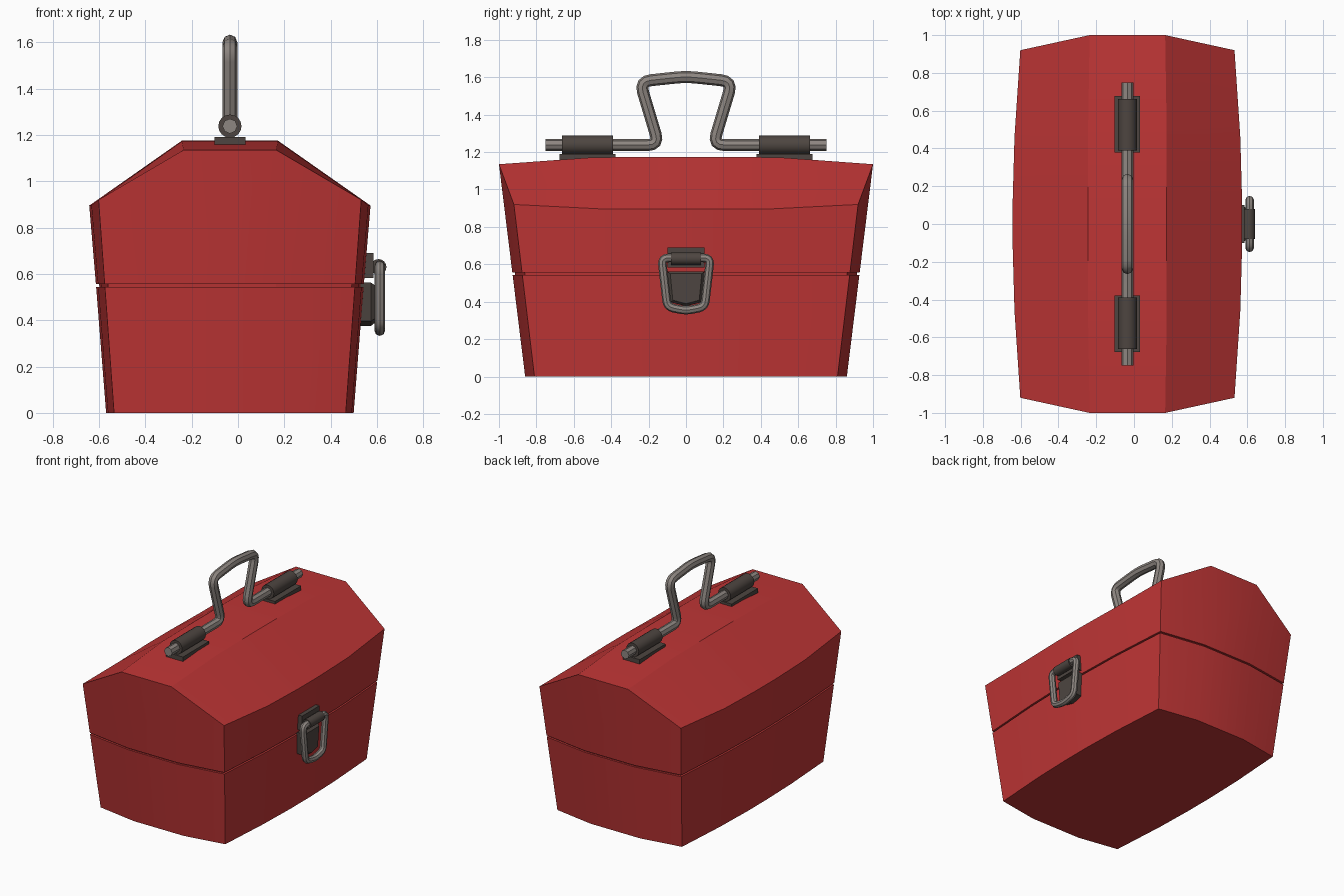
import bpy, math
from mathutils import Vector

if "Cube" in bpy.data.objects:
    bpy.data.objects.remove(bpy.data.objects["Cube"])

CX = -0.035                       # centre line of the box
F = [-1, -0.5, -0.13, 0.13, 0.5, 1]   # stations along the long sides


def material(name, rgb):
    m = bpy.data.materials.new(name)
    m.diffuse_color = (*rgb, 1)
    m.use_nodes = True
    m.node_tree.nodes["Principled BSDF"].inputs["Base Color"].default_value = m.diffuse_color
    return m


RED = material("red paint", (0.52, 0.036, 0.036))
STEEL = material("grey steel", (0.27, 0.24, 0.22))
DARK = material("dark metal", (0.075, 0.06, 0.052))


def mesh_object(name, verts, faces, mat):
    me = bpy.data.meshes.new(name)
    me.from_pydata([tuple(v) for v in verts], [], faces)
    me.materials.append(mat)
    ob = bpy.data.objects.new(name, me)
    bpy.context.collection.objects.link(ob)
    bpy.context.view_layer.objects.active = ob
    bpy.ops.object.select_all(action='DESELECT')
    ob.select_set(True)
    bpy.ops.object.mode_set(mode='EDIT')
    bpy.ops.mesh.select_all(action='SELECT')
    bpy.ops.mesh.normals_make_consistent(inside=False)
    bpy.ops.object.mode_set(mode='OBJECT')
    return ob


def smooth(ob, angle=35):
    bpy.ops.object.select_all(action='DESELECT')
    ob.select_set(True)
    bpy.context.view_layer.objects.active = ob
    bpy.ops.object.shade_smooth_by_angle(angle=math.radians(angle))


def ring(z, inset=0.0):
    """Bulged plan outline of the tapered box at height z."""
    t = z / 0.92
    hx, hy = 0.50 + 0.067 * t - inset, 0.81 + 0.11 * t - inset
    bulge, ey = 0.035 + 0.006 * t, 0.86 + 0.14 * z / 1.135 - inset
    side = [(hx + bulge * (1 - f * f), hy * f) for f in F]
    half = side + [(0.2, ey)]
    return [Vector((CX + s * x, s * y, z)) for s in (1, -1) for x, y in half + [(-0.2, ey)]]


def walls(n):
    return [(i, (i + 1) % n, n + (i + 1) % n, n + i) for i in range(n)]


def prism(name, z0, z1, inset, mat):
    a, b = ring(z0, inset), ring(z1, inset)
    n = len(a)
    return mesh_object(name, a + b, walls(n) + [tuple(range(n)), tuple(range(n, 2 * n))], mat)


# lower box and recessed seam
smooth(prism("box_base", 0, 0.544, 0, RED), 12)
prism("seam", 0.53, 0.57, 0.014, RED)

# lid: walls up to the eaves, then two slopes and a flat top
low, top = ring(0.556), ring(0.92)
n = len(low)
for i, v in enumerate(top):
    k = i % 8
    if k < 6:
        v.z = 0.92 - 0.025 * (1 - F[k] ** 4)      # eave
    else:
        v.z, v.y = 1.135, math.copysign(1.0, v.y)  # ridge ends
verts = low + top
# ridge point indices from y=-1 to y=+1, right then left
right, left = [n + 15], [n + 14]
for f in F[1:-1]:
    z = 1.135 + 0.04 * (1 - abs(f) ** 3.5)
    for s, lst in ((1, right), (-1, left)):
        lst.append(len(verts))
        verts.append(Vector((CX + s * 0.208, f, z)))
right.append(n + 6)
left.append(n + 7)
eave_r = [n + k for k in range(6)]
eave_l = [n + 8 + k for k in range(6)][::-1]
faces = walls(n) + [tuple(range(n))]
for a, b in ((eave_r, right), (right, left), (left, eave_l)):
    faces += [(a[i], a[i + 1], b[i + 1], b[i]) for i in range(5)]
smooth(mesh_object("lid", verts, faces, RED), 14)


def rounded(pts, r, closed=False, steps=4):
    """Replace inner corners of a path with short curved runs."""
    pts = [Vector(p) for p in pts]
    out = []
    for i, p in enumerate(pts):
        if not closed and i in (0, len(pts) - 1):
            out.append(p)
            continue
        a, b = pts[i - 1], pts[(i + 1) % len(pts)]
        p0, p1 = p + (a - p).normalized() * r, p + (b - p).normalized() * r
        for k in range(steps + 1):
            t = k / steps
            out.append(p0 * (1 - t) ** 2 + p * 2 * t * (1 - t) + p1 * t * t)
    return out


def tube(name, pts, radius, mat, closed=False):
    cu = bpy.data.curves.new(name, 'CURVE')
    cu.dimensions = '3D'
    cu.bevel_depth, cu.bevel_resolution, cu.use_fill_caps = radius, 2, True
    sp = cu.splines.new('POLY')
    sp.points.add(len(pts) - 1)
    for p, q in zip(sp.points, pts):
        p.co = (*q, 1)
    sp.use_cyclic_u = closed
    cu.materials.append(mat)
    ob = bpy.data.objects.new(name, cu)
    bpy.context.collection.objects.link(ob)
    bpy.ops.object.select_all(action='DESELECT')
    ob.select_set(True)
    bpy.context.view_layer.objects.active = ob
    bpy.ops.object.convert(target='MESH')
    smooth(bpy.context.object, 40)


def box(name, x0, x1, y0, y1, z0, z1, mat):
    v = [(x, y, z) for z in (z0, z1) for x, y in ((x0, y0), (x1, y0), (x1, y1), (x0, y1))]
    return mesh_object(name, v, walls(4) + [(0, 1, 2, 3), (4, 5, 6, 7)], mat)


def barrel(name, x, y0, y1, z, r):
    bpy.ops.mesh.primitive_cylinder_add(vertices=16, radius=r, depth=y1 - y0,
                                        location=(x, (y0 + y1) / 2, z),
                                        rotation=(math.pi / 2, 0, 0))
    ob = bpy.context.object
    ob.name = name
    ob.data.materials.append(DARK)
    smooth(ob, 40)


# carrying handle
half = [(0.75, 1.238), (0.145, 1.238), (0.247, 1.578)]
path = [(CX, -y, z) for y, z in half] + [(CX, 0, 1.604)] + [(CX, y, z) for y, z in half[::-1]]
tube("handle", rounded(path, 0.06), 0.032, STEEL)

# handle hinges
for s, side in ((1, "back"), (-1, "front")):
    a, b = sorted((s * 0.378, s * 0.677))
    box(f"hinge_plate_{side}", CX - 0.067, CX + 0.067, a, b, 1.15, 1.191, DARK)
    a, b = sorted((s * 0.39, s * 0.662))
    barrel(f"hinge_barrel_{side}", CX, a, b, 1.238, 0.05)

# latch: upper plate, barrel, wire loop and bevelled catch
box("latch_plate", 0.53, 0.585, -0.1, 0.1, 0.582, 0.69, DARK)
barrel("latch_barrel", 0.607, -0.08, 0.08, 0.63, 0.034)
loop = [(0.612, y, z) for y, z in
        ((-0.13, 0.634), (-0.1, 0.372), (0, 0.352), (0.1, 0.372), (0.13, 0.634))]
tube("latch_loop", rounded(loop, 0.035, True), 0.023, STEEL, True)
shape = [(-0.098, 0.562), (-0.082, 0.397), (0, 0.376), (0.082, 0.397), (0.098, 0.562)]
outer = [(x, y, z) for x in (0.51, 0.575) for y, z in shape]
inner = [(0.592, y * 0.86, 0.475 + (z - 0.475) * 0.86) for y, z in shape]
mesh_object("latch_catch", outer + inner,
            walls(5) + [tuple(j + 5 for j in f) for f in walls(5)]
            + [tuple(range(5)), tuple(range(10, 15))], DARK)
